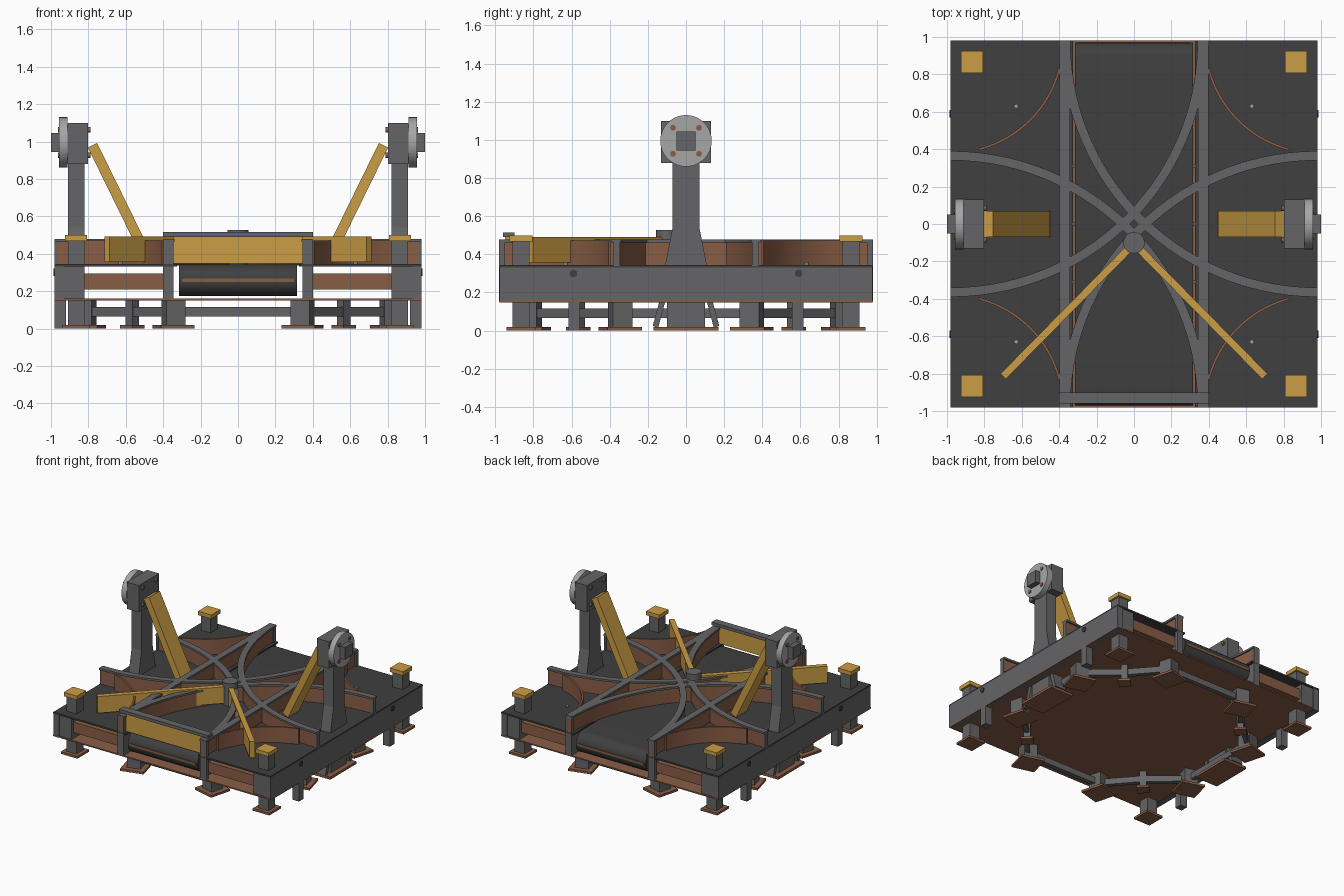
import bpy, bmesh, math
from mathutils import Vector, Matrix

cube = bpy.data.objects.get("Cube")
if cube:
    bpy.data.objects.remove(cube)


def material(name, r, g, b):
    m = bpy.data.materials.new(name)
    m.use_nodes = True
    m.diffuse_color = (r, g, b, 1)
    m.node_tree.nodes["Principled BSDF"].inputs["Base Color"].default_value = (r, g, b, 1)
    return m


GREY = material("steel grey", .13, .13, .135)
DARK = material("dark deck", .05, .05, .05)
COPPER = material("copper brown", .25, .11, .06)
YELLOW = material("safety yellow", .6, .34, .06)
LIGHT = material("light steel", .38, .38, .38)

TOP = .345          # deck surface height
CORNER = .98        # half width of the deck
SIGNS = (-1, 1)
QUADS = [(sx, sy) for sx in SIGNS for sy in SIGNS]
smooth = []


def finish(name, bm, mat):
    bmesh.ops.recalc_face_normals(bm, faces=bm.faces)
    mesh = bpy.data.meshes.new(name)
    bm.to_mesh(mesh)
    bm.free()
    mesh.materials.append(mat)
    ob = bpy.data.objects.new(name, mesh)
    bpy.context.collection.objects.link(ob)
    return ob


def block(name, centre, size, mat, turn=0):
    bm = bmesh.new()
    bmesh.ops.create_cube(bm, size=1, matrix=Matrix.Translation(centre)
                          @ Matrix.Rotation(turn, 4, 'Z') @ Matrix.Diagonal((*size, 1)))
    return finish(name, bm, mat)


def span(name, x, y, z, mat):
    """Box given by its extents along each axis."""
    return block(name, [sum(v) / 2 for v in (x, y, z)],
                 [abs(v[1] - v[0]) for v in (x, y, z)], mat)


def beam(name, a, b, width, height, mat):
    """Rectangular bar from a to b, width measured level."""
    a, b = Vector(a), Vector(b)
    d = (b - a).normalized()
    side = Vector((0, 0, 1)).cross(d).normalized()
    up = d.cross(side)
    rot = Matrix((d, side, up)).transposed().to_4x4()
    bm = bmesh.new()
    bmesh.ops.create_cube(bm, size=1, matrix=Matrix.Translation((a + b) / 2) @ rot
                          @ Matrix.Diagonal(((b - a).length, width, height, 1)))
    return finish(name, bm, mat)


def cylinder(name, centre, radius, depth, mat, axis='Z', sides=32):
    bm = bmesh.new()
    rot = Matrix.Rotation(math.pi / 2, 4, 'Y') if axis == 'X' else Matrix()
    bmesh.ops.create_cone(bm, cap_ends=True, segments=sides, radius1=radius, radius2=radius,
                          depth=depth, matrix=Matrix.Translation(centre) @ rot)
    ob = finish(name, bm, mat)
    smooth.append(ob)
    return ob


def prism(name, outline, x0, x1, mat):
    """Outline in (y, z) extruded along x."""
    bm = bmesh.new()
    face = bm.faces.new([bm.verts.new((x0, y, z)) for y, z in outline])
    out = bmesh.ops.extrude_face_region(bm, geom=[face])["geom"]
    bmesh.ops.translate(bm, vec=(x1 - x0, 0, 0),
                        verts=[v for v in out if isinstance(v, bmesh.types.BMVert)])
    return finish(name, bm, mat)


def arc(name, sx, sy, radius, width, z, trim, mat, steps=28):
    """Curved strip about one deck corner, trimmed at both ends."""
    bm = bmesh.new()
    rows = []
    for i in range(steps + 1):
        a = trim + (math.pi / 2 - 2 * trim) * i / steps
        rows.append([bm.verts.new((sx * (CORNER - r * math.cos(a)),
                                   sy * (CORNER - r * math.sin(a)), h))
                     for r, h in ((radius - width / 2, z[0]), (radius + width / 2, z[0]),
                                  (radius + width / 2, z[1]), (radius - width / 2, z[1]))])
    for p, q in zip(rows, rows[1:]):
        for k in range(4):
            n = (k + 1) % 4
            bm.faces.new((p[k], p[n], q[n], q[k]))
    bm.faces.new(rows[0])
    bm.faces.new(rows[-1])
    smooth.append(finish(name, bm, mat))


# Base plate, deck halves, side panels
span("base_plate", (-.98, .98), (-.98, .98), (.15, .16), COPPER)
for s in SIGNS:
    span("deck_plate", (s * .325, s * .98), (-.98, .98), (.332, TOP), DARK)
    span("side_panel", (s * .93, s * .98), (-.978, .978), (.148, .333), GREY)
    span("inner_frame", (s * .345, s * .365), (-.96, .96), (.16, .332), GREY)

# Conveyor belt with rounded ends
R = .085
belt = []
for end, start in ((1, -90), (-1, 90)):
    for i in range(17):
        a = math.radians(start + 180 * i / 16)
        belt.append((end * .885 + R * math.cos(a), TOP - .002 - R + R * math.sin(a)))
smooth.append(prism("conveyor_belt", belt, -.315, .315, DARK))
for s in SIGNS:
    span("belt_strip", (-.3, .3), (s * .968, s * .974), (.25, .268), COPPER)
    for y in (-.31, 0, .31):
        cylinder("belt_bolt", (s * .32, y, TOP), .009, .014, GREY, sides=8)

# Straight guides and curved crossing guides: copper wall with steel cap
WALL, CAP = (TOP - .005, .465), (.462, .478)
for s in SIGNS:
    span("straight_wall", (s * .355, s * .385), (-.975, .975), WALL, COPPER)
    span("straight_cap", (s * .343, s * .398), (-.98, .98), CAP, GREY)
    for e in SIGNS:
        span("guide_end_post", (s * .345, s * .4), (e * .95, e * .98), (.16, .47), GREY)
        span("curve_end_plate", (s * .965, s * .98), (e * .345, e * .38), WALL, GREY)
for sx, sy in QUADS:
    arc("crossing_wall", sx, sy, 1.345, .026, WALL, 0, COPPER)
    arc("crossing_cap", sx, sy, 1.345, .05, CAP, 0, GREY)
    arc("corner_wall", sx, sy, .6, .014, (WALL[0], .472), math.radians(14.5), COPPER)

# Front stop gate
span("gate_plate", (-.345, .345), (-.95, -.92), (.347, .492), YELLOW)
span("gate_top_bar", (-.4, .4), (-.96, -.9), (.49, .515), GREY)

# Pivot and diagonal diverter blades
cylinder("pivot", (0, -.1, .435), .057, .185, GREY)
for s in SIGNS:
    beam("diverter_blade", (s * .03, -.135, .424), (s * .7, -.815, .424), .04, .135, YELLOW)

# Corner posts, end bars, curved leg rows and braces, per quadrant
for sx, sy in QUADS:
    block("corner_post", (sx * .865, sy * .865, .245), (.09, .09, .46), GREY)
    block("corner_cap", (sx * .865, sy * .865, .484), (.118, .118, .032), YELLOW)
    block("corner_foot", (sx * .865, sy * .865, .009), (.15, .15, .018), COPPER)
    span("end_column", (sx * .82, sx * .95), (sy * .9, sy * .97), (.155, .333), GREY)
    span("end_bar", (sx * .4, sx * .82), (sy * .91, sy * .95), (.21, .295), COPPER)
    block("outer_leg", (sx * .95, sy * .585, .075), (.06, .06, .15), GREY)
    cylinder("deck_bolt", (sx * .63, sy * .63, TOP + .005), .012, .02, LIGHT, sides=8)
    cylinder("side_bolt", (sx * .981, sy * .59, .3), .02, .012, DARK, 'X', 12)
    spots = ((.345, .82, 15, .105, .185), (.565, .565, 45, .05, .092), (.82, .345, 75, .105, .185))
    for x, y, deg, leg, foot in spots:
        turn = sx * sy * math.radians(deg)
        block("leg", (sx * x, sy * y, .084), (leg, leg, .135), GREY, turn)
        block("leg_foot", (sx * x, sy * y, .009), (foot, foot, .018), COPPER, turn)
    for a, b in zip(spots, spots[1:]):
        beam("leg_brace", (sx * a[0], sy * a[1], .09), (sx * b[0], sy * b[1], .09),
             .035, .05, GREY)
for s in SIGNS:
    beam("end_brace", (-.345, s * .82, .09), (.345, s * .82, .09), .035, .05, GREY)
    beam("side_brace", (s * .82, -.345, .09), (s * .82, .345, .09), .035, .05, GREY)

# Side towers with flanged heads and sloping arms
tower = [(-.11, TOP - .005), (.11, TOP - .005), (.07, .54), (.07, .9), (-.07, .9), (-.07, .54)]
HZ = .995
for s in SIGNS:
    prism("tower_column", tower, s * .82, s * .91, GREY)
    span("tower_head", (s * .803, s * .912), (-.13, .13), (.88, 1.098), GREY)
    cylinder("tower_flange", (s * .934, 0, HZ), .135, .046, LIGHT, 'X', 48)
    span("tower_hub", (s * .95, s * 1.0), (-.05, .05), (HZ - .05, HZ + .05), GREY)
    for y, z in QUADS:
        cylinder("flange_bolt", (s * .958, y * .068, HZ + z * .068), .015, .01, COPPER, 'X', 12)
        cylinder("head_bolt", (s * .8, y * .085, HZ + z * .068), .015, .022, COPPER, 'X', 12)
    beam("tower_arm", (s * .778, 0, .98), (s * .474, 0, .36), .14, .055, YELLOW)
    span("tower_foot", (s * .74, s * .95), (-.17, .17), (0, .02), COPPER)
    span("tower_leg", (s * .81, s * .91), (-.1, .1), (.02, .15), GREY)
    for e in SIGNS:
        beam("tower_leg_strut", (s * .86, e * .16, .02), (s * .86, e * .125, .15), .1, .03, GREY)

# Smooth round parts while keeping their edges sharp
bpy.ops.object.select_all(action='DESELECT')
for ob in smooth:
    ob.select_set(True)
bpy.context.view_layer.objects.active = smooth[0]
bpy.ops.object.shade_smooth_by_angle(angle=math.radians(35))
